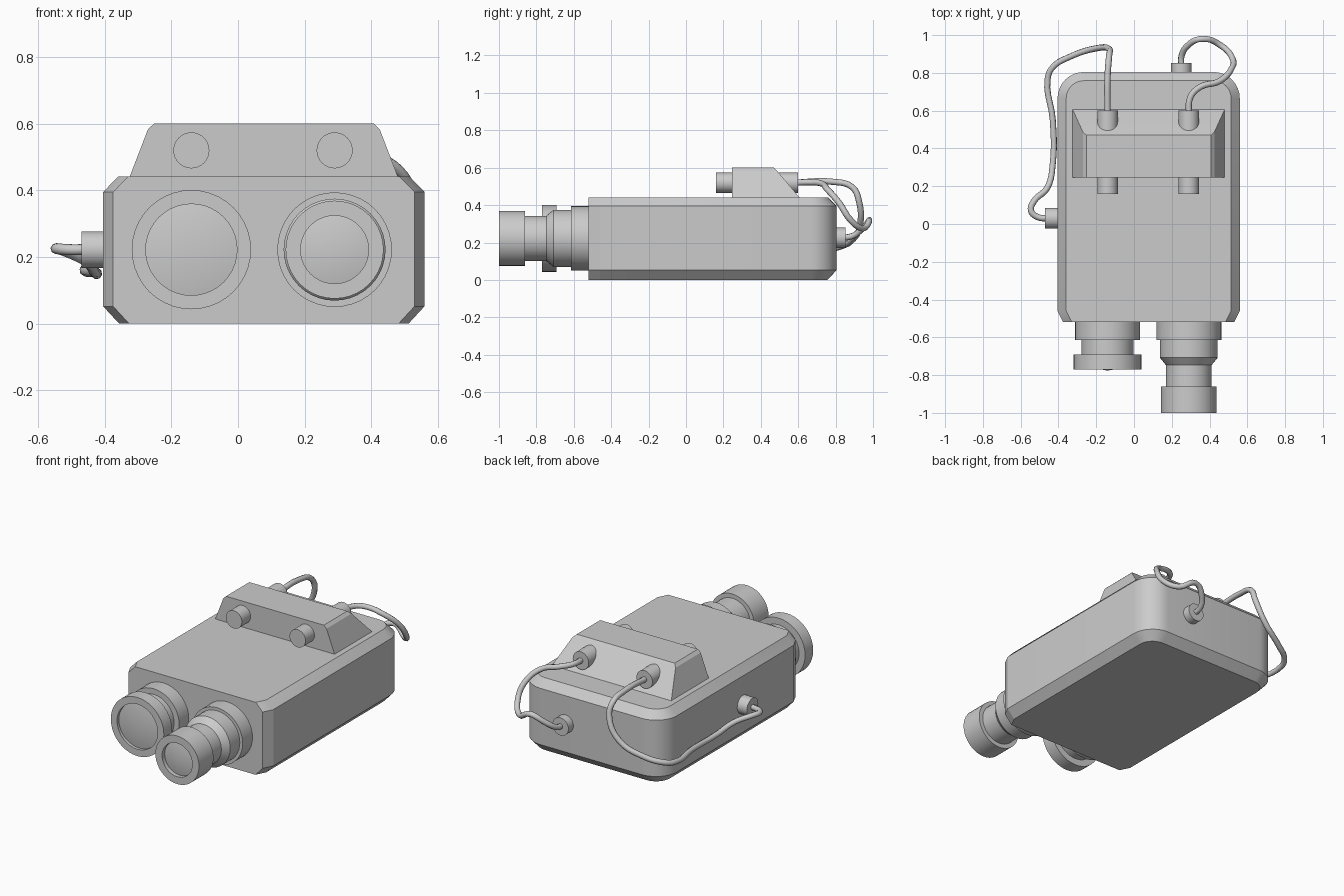
import bpy, bmesh, math
from mathutils import Vector

if "Cube" in bpy.data.objects:
    bpy.data.objects.remove(bpy.data.objects["Cube"])

grey = bpy.data.materials.new("plain grey")
grey.diffuse_color = (0.6, 0.6, 0.6, 1)
grey.use_nodes = True
grey.node_tree.nodes["Principled BSDF"].inputs["Base Color"].default_value = grey.diffuse_color


def finish(ob, angle=20):
    ob.data.materials.clear()
    ob.data.materials.append(grey)
    bpy.ops.object.select_all(action='DESELECT')
    ob.select_set(True)
    bpy.context.view_layer.objects.active = ob
    if ob.type == 'CURVE':
        bpy.ops.object.convert(target='MESH')
    bpy.ops.object.shade_smooth_by_angle(angle=math.radians(angle))


def loft(name, rings, angle=20):
    """Skin a stack of equal-length rings; one-point rings become fan tips."""
    bm = bmesh.new()
    loops = [[bm.verts.new(p) for p in ring] for ring in rings]
    for a, b in zip(loops, loops[1:]):
        n = max(len(a), len(b))
        for i in range(n):
            j = (i + 1) % n
            if len(b) == 1:
                bm.faces.new((a[i], a[j], b[0]))
            else:
                bm.faces.new((a[i], a[j], b[j], b[i]))
    for end in (loops[0], loops[-1]):
        if len(end) > 1:
            bm.faces.new(end)
    bmesh.ops.recalc_face_normals(bm, faces=bm.faces)
    me = bpy.data.meshes.new(name)
    bm.to_mesh(me)
    bm.free()
    ob = bpy.data.objects.new(name, me)
    bpy.context.collection.objects.link(ob)
    finish(ob, angle)
    return ob


def lathe(name, x, z, profile, n=40):
    """Revolve (radius, y) pairs about an axis along y."""
    rings = []
    for r, y in profile:
        if r == 0:
            rings.append([(x, y, z)])
        else:
            rings.append([(x + r * math.cos(t), y, z + r * math.sin(t))
                          for t in (2 * math.pi * i / n for i in range(n))])
    return loft(name, rings)


# Main housing: chamfered front corners, rounded rear corners
CX = 0.0775


def outline(inset, z):
    half = 0.4825 - inset
    back, r = 0.805 - inset, 0.14 - inset
    side = [(half - 0.03, -0.52), (half, -0.46)]
    for i in range(9):
        t = math.radians(90 * i / 8)
        side.append((half - r + r * math.cos(t), back - r + r * math.sin(t)))
    pts = side + [(-x, y) for x, y in reversed(side)]
    return [(CX + x, y, z) for x, y in pts]


loft("housing", [outline(0.048, 0), outline(0, 0.052),
                 outline(0, 0.395), outline(0.046, 0.442)])

# Raised top box with sloping ends and back
box_rings = []
for half, back, z in ((0.405, 0.612, 0.435), (0.348, 0.487, 0.583), (0.33, 0.47, 0.6)):
    box_rings.append([(CX - half, 0.245, z), (CX + half, 0.245, z),
                      (CX + half, back, z), (CX - half, back, z)])
loft("top_box", box_rings, 5)

# Connectors through the top box
for side, x in (("left", -0.14), ("right", 0.29)):
    lathe(side + "_top_connector", x, 0.52, [(0.054, 0.16), (0.054, 0.60)], 32)

# Cable sockets on the rear and left side
lathe("rear_socket", 0.25, 0.225, [(0.054, 0.78), (0.054, 0.853)], 32)
socket = lathe("side_socket", 0, 0, [(0.055, -0.04), (0.055, 0.04)], 32)
socket.rotation_euler = (0, 0, math.radians(90))
socket.location = (-0.43, 0.03, 0.222)

# Lens barrels with recessed, slightly pointed glass
lathe("wide_lens", -0.14, 0.222,
      [(0.172, -0.50), (0.172, -0.613), (0.138, -0.613), (0.138, -0.692),
       (0.179, -0.692), (0.179, -0.77), (0.137, -0.77), (0.137, -0.752), (0, -0.776)])
lathe("long_lens", 0.29, 0.222,
      [(0.172, -0.50), (0.172, -0.615), (0.153, -0.615), (0.153, -0.708),
       (0.121, -0.747), (0.121, -0.86), (0.147, -0.86), (0.147, -1.0),
       (0.102, -1.0), (0.102, -0.975), (0, -0.995)])


# Loose cables
def cable(name, points):
    cu = bpy.data.curves.new(name, 'CURVE')
    cu.dimensions = '3D'
    cu.bevel_depth = 0.0165
    cu.bevel_resolution = 2
    cu.resolution_u = 5
    cu.use_fill_caps = True
    sp = cu.splines.new('BEZIER')
    sp.bezier_points.add(len(points) - 1)
    for bp, p in zip(sp.bezier_points, points):
        bp.co = Vector(p)
        bp.handle_left_type = bp.handle_right_type = 'AUTO'
    ob = bpy.data.objects.new(name, cu)
    bpy.context.collection.objects.link(ob)
    finish(ob, 50)


cable("left_cable", [
    (-0.14, 0.58, 0.52), (-0.14, 0.78, 0.525), (-0.132, 0.89, 0.495),
    (-0.13, 0.925, 0.42), (-0.20, 0.93, 0.29), (-0.34, 0.885, 0.21),
    (-0.43, 0.83, 0.18), (-0.457, 0.77, 0.165), (-0.43, 0.55, 0.155),
    (-0.43, 0.32, 0.155), (-0.46, 0.19, 0.19), (-0.53, 0.12, 0.222),
    (-0.545, 0.07, 0.225), (-0.51, 0.037, 0.222), (-0.45, 0.03, 0.222)])
cable("right_cable", [
    (0.29, 0.58, 0.52), (0.298, 0.67, 0.522), (0.35, 0.725, 0.515),
    (0.45, 0.755, 0.485), (0.515, 0.82, 0.41), (0.52, 0.88, 0.32),
    (0.46, 0.945, 0.275), (0.36, 0.98, 0.32), (0.285, 0.945, 0.275),
    (0.252, 0.89, 0.235), (0.25, 0.84, 0.225)])
